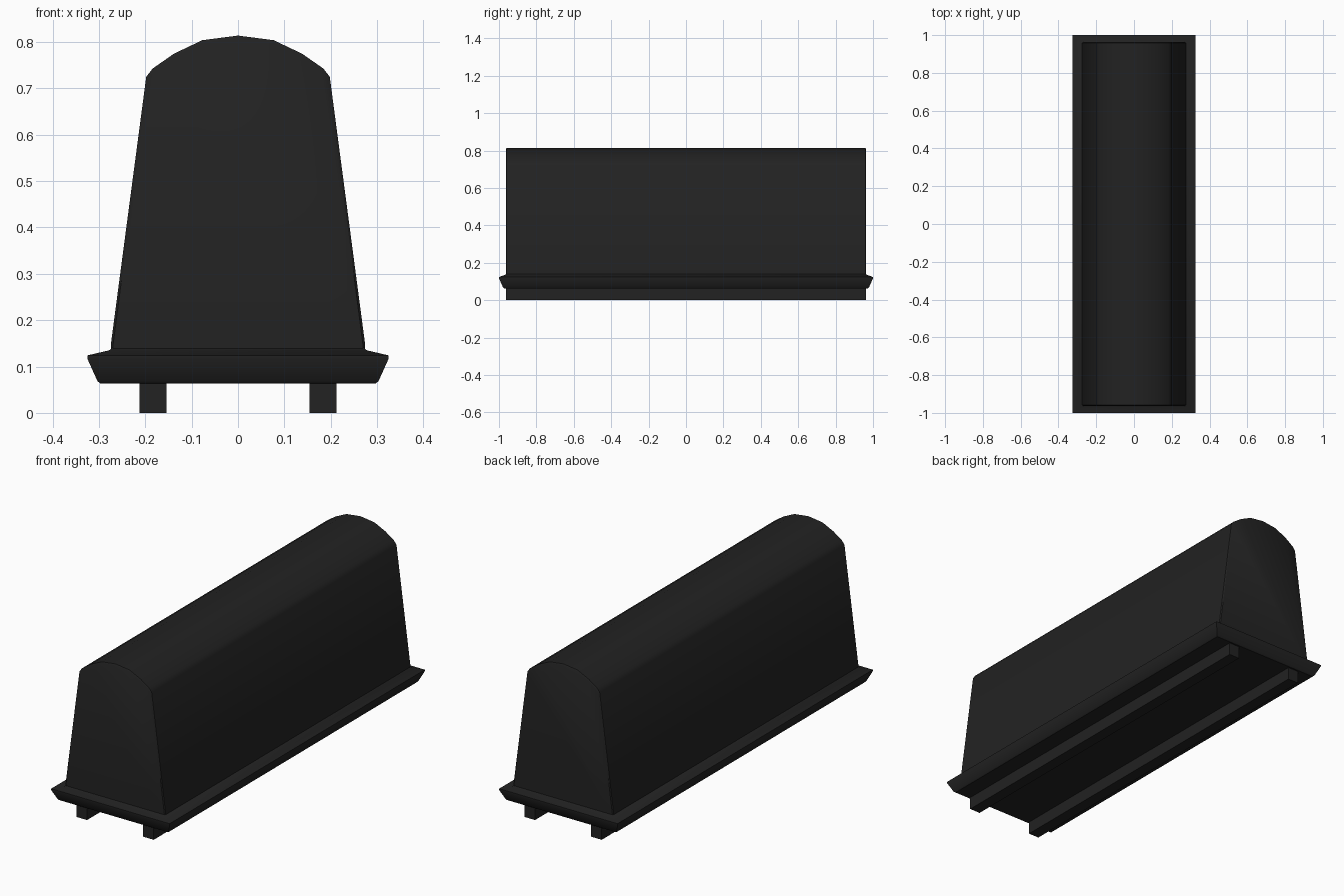
import bpy
import bmesh

old = bpy.data.objects.get("Cube")
if old:
    bpy.data.objects.remove(old, do_unlink=True)

# Single dark finish
COLOUR = (0.016, 0.016, 0.016, 1)
mat = bpy.data.materials.new("charcoal black")
mat.use_nodes = True
mat.diffuse_color = COLOUR
bsdf = mat.node_tree.nodes["Principled BSDF"]
bsdf.inputs["Base Color"].default_value = COLOUR
bsdf.inputs["Roughness"].default_value = 0.7


def loft(name, rings, angle=0.6):
    """Join closed rings of points with quads and cap both ends."""
    bm = bmesh.new()
    loops = [[bm.verts.new(p) for p in ring] for ring in rings]
    for a, b in zip(loops, loops[1:]):
        for i in range(len(a)):
            j = (i + 1) % len(a)
            bm.faces.new((a[i], a[j], b[j], b[i]))
    bm.faces.new(loops[0])
    bm.faces.new(loops[-1])
    bmesh.ops.recalc_face_normals(bm, faces=bm.faces)
    mesh = bpy.data.meshes.new(name)
    bm.to_mesh(mesh)
    bm.free()
    mesh.materials.append(mat)
    obj = bpy.data.objects.new(name, mesh)
    bpy.context.collection.objects.link(obj)
    bpy.ops.object.select_all(action='DESELECT')
    obj.select_set(True)
    bpy.context.view_layer.objects.active = obj
    bpy.ops.object.shade_smooth_by_angle(angle=angle)
    return obj


def rectangle(x0, x1, y, z):
    return [(x0, -y, z), (x1, -y, z), (x1, y, z), (x0, y, z)]


# Tapered body with an arched top, run along y
half = [(0.273, 0.13), (0.274, 0.15), (0.198, 0.725), (0.184, 0.743),
        (0.138, 0.775), (0.077, 0.804)]
section = half + [(0, 0.814)] + [(-x, z) for x, z in reversed(half)]


def body_ring(y, inset):
    return [(x * (1 - inset), y, z - inset * 0.4) for x, z in section]


loft("body", [body_ring(-0.963, 0.015), body_ring(-0.959, 0),
              body_ring(0.959, 0), body_ring(0.963, 0.015)])

# Flared plinth with a sloping upper ledge
steps = [(0.296, 0.971, 0.063), (0.303, 0.978, 0.068), (0.325, 1.0, 0.117),
         (0.325, 1.0, 0.124), (0.278, 0.968, 0.135), (0.270, 0.960, 0.142)]
loft("plinth", [rectangle(-x, x, y, z) for x, y, z in steps])

# Two long runners underneath
for side, x in (("left", 0.183), ("right", -0.183)):
    loft(side + "_runner",
         [rectangle(x - 0.029, x + 0.029, 0.963, z) for z in (0, 0.066)])
